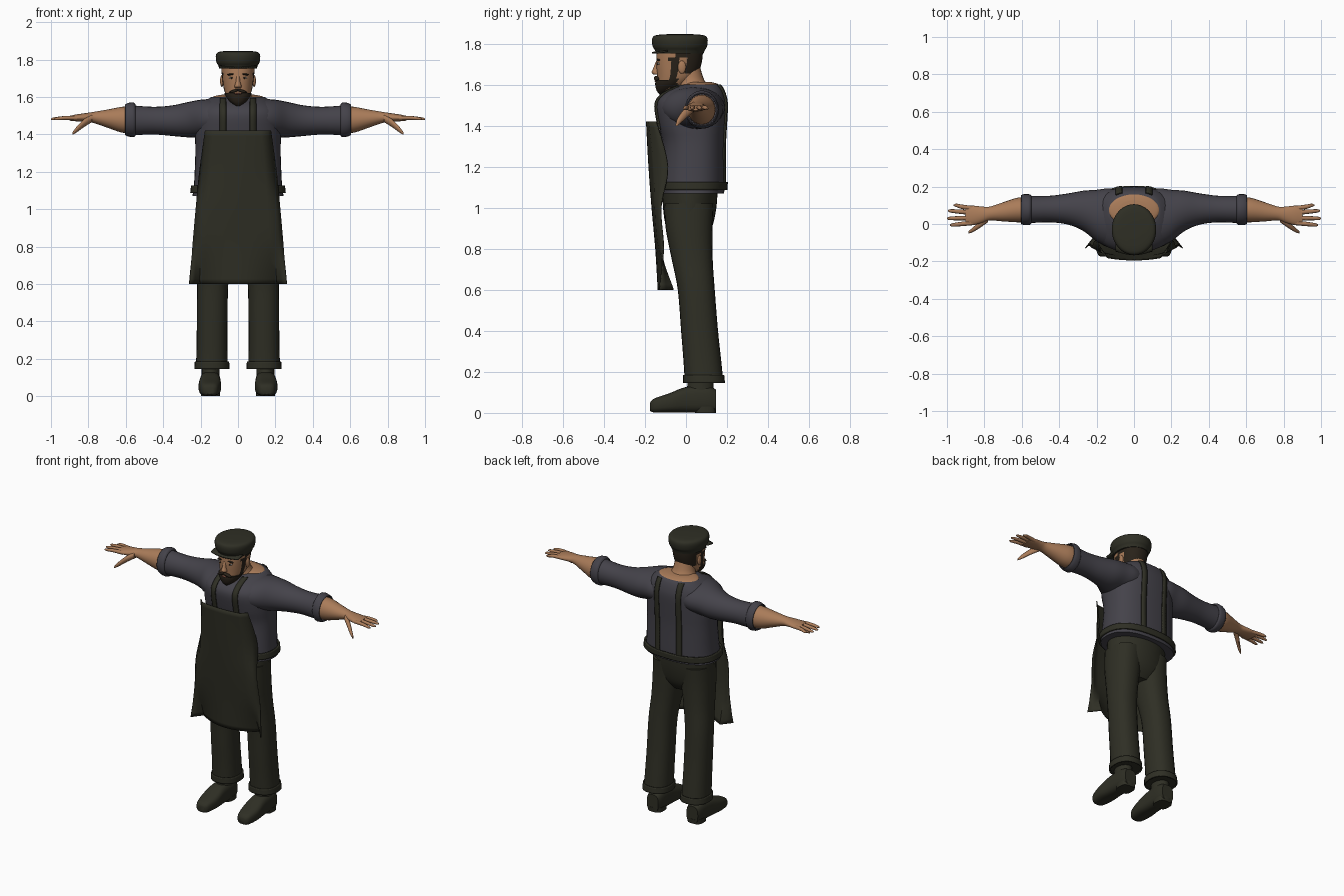
import bpy, bmesh, math
from mathutils import Vector

if "Cube" in bpy.data.objects:
    bpy.data.objects.remove(bpy.data.objects["Cube"])


def material(name, rgb):
    m = bpy.data.materials.new(name)
    m.use_nodes = True
    m.diffuse_color = (*rgb, 1)
    m.node_tree.nodes["Principled BSDF"].inputs["Base Color"].default_value = (*rgb, 1)
    return m


SKIN = material("skin", (0.40, 0.20, 0.10))
SHIRT = material("grey_shirt", (0.058, 0.055, 0.068))
OLIVE = material("dark_olive_cloth", (0.028, 0.028, 0.018))
HAIR = material("dark_brown_hair", (0.022, 0.016, 0.010))
WHITE = material("eye_white", (0.55, 0.52, 0.47))
LIP = material("lip", (0.25, 0.09, 0.06))


def finish(name, bm, mats, thickness=0, rule=None):
    bmesh.ops.recalc_face_normals(bm, faces=bm.faces)
    if rule:
        for f in bm.faces:
            f.material_index = rule(f.calc_center_median())
    me = bpy.data.meshes.new(name)
    bm.to_mesh(me)
    bm.free()
    for m in mats:
        me.materials.append(m)
    ob = bpy.data.objects.new(name, me)
    bpy.context.collection.objects.link(ob)
    bpy.ops.object.select_all(action="DESELECT")
    ob.select_set(True)
    bpy.context.view_layer.objects.active = ob
    bpy.ops.object.shade_smooth_by_angle(angle=math.radians(45))
    if thickness:
        mod = ob.modifiers.new("thickness", "SOLIDIFY")
        mod.thickness = thickness
        mod.offset = 0
    return ob


def smooth_rings(rings, steps=4):
    """Catmull-Rom interpolation through the key rings."""
    out = []
    for i in range(len(rings) - 1):
        p0, p1 = Vector(rings[max(i - 1, 0)]), Vector(rings[i])
        p2, p3 = Vector(rings[i + 1]), Vector(rings[min(i + 2, len(rings) - 1)])
        for k in range(steps):
            t = k / steps
            out.append(p1 + 0.5 * t * (p2 - p0 + t * (2 * p0 - 5 * p1 + 4 * p2 - p3
                       + t * (3 * (p1 - p2) + p3 - p0))))
    return out + [Vector(rings[-1])]


def loft(name, axis, rings, mat, p=2, n=24, side=1, caps=True, steps=4, thickness=0, rule=None):
    """Skin rings (position, centre a, centre b, radius a, radius b) along an axis."""
    bm = bmesh.new()
    loops = []
    for t, a, b, ra, rb in smooth_rings(rings, steps):
        loop = []
        for i in range(n):
            c, s = math.cos(math.tau * i / n), math.sin(math.tau * i / n)
            u = a + ra * math.copysign(abs(c) ** (2 / p), c)
            v = b + rb * math.copysign(abs(s) ** (2 / p), s)
            co = {"x": (t, u, v), "y": (u, t, v), "z": (u, v, t)}[axis]
            loop.append(bm.verts.new((co[0] * side, co[1], co[2])))
        loops.append(loop)
    for l0, l1 in zip(loops, loops[1:]):
        for i in range(n):
            j = (i + 1) % n
            bm.faces.new((l0[i], l0[j], l1[j], l1[i]))
    if caps:
        bm.faces.new(loops[0])
        bm.faces.new(loops[-1])
    return finish(name, bm, mat if isinstance(mat, list) else [mat], thickness, rule)


def sheet(name, rows, mat, thickness):
    """Grid surface from equal-length rows of points."""
    bm = bmesh.new()
    grid = [[bm.verts.new(p) for p in row] for row in rows]
    for r0, r1 in zip(grid, grid[1:]):
        for i in range(len(r0) - 1):
            bm.faces.new((r0[i], r0[i + 1], r1[i + 1], r1[i]))
    return finish(name, bm, [mat], thickness)


def ball(name, loc, size, mat, tilt=0):
    bm = bmesh.new()
    bmesh.ops.create_uvsphere(bm, u_segments=14, v_segments=8, radius=1)
    ob = finish(name, bm, [mat])
    ob.location, ob.scale, ob.rotation_euler = loc, size, (0, tilt, 0)


# Shirt body and the bare upper back inside the wide neckline
torso = [(1.07, 0, .03, .245, .155), (1.12, 0, .03, .236, .16), (1.3, 0, .038, .228, .152),
         (1.4, 0, .03, .23, .165), (1.5, 0, .025, .225, .175), (1.55, 0, .035, .205, .157),
         (1.585, 0, .058, .165, .12), (1.6, 0, .075, .14, .09)]
TP = 2.4
loft("shirt_body", "z", torso, SHIRT, p=TP, n=40)
loft("upper_back_skin", "z", [(1.59, 0, .075, .138, .088), (1.603, 0, .073, .13, .082),
                              (1.612, 0, .065, .085, .06)], SKIN, n=32)
loft("neck", "z", [(1.58, 0, .045, .1, .085), (1.62, 0, .022, .07, .068),
                   (1.7, 0, 0, .06, .065)], SKIN)

# Apron tie around the waist and straps lying on the shirt
loft("apron_tie", "z", [(1.087, 0, .03, .25, .166), (1.125, 0, .03, .245, .168)],
     OLIVE, p=TP, n=40, caps=False, thickness=.012)
fine = smooth_rings(torso, 10)


def on_shirt(x, z, sign):
    t, _, cy, rx, ry = min(fine, key=lambda r: abs(r[0] - z))
    return (x, cy + sign * (.004 + ry * max(0, 1 - abs(x / rx) ** TP) ** (1 / TP)), t)


for label, side in (("left", 1), ("right", -1)):
    for place, sign, low, high in (("front", -1, 1.38, 1.592), ("back", 1, 1.1, 1.598)):
        levels = [r[0] for r in fine if low <= r[0] <= high]
        sheet(f"{label}_{place}_strap",
              [[on_shirt(side * (.08 + d), z, sign) for d in (-.017, 0, .017)] for z in levels],
              OLIVE, .008)

# Apron: height, half width, then depth at middle, near the edge and at the edge
apron = smooth_rings([(1.42, .175, -.192, -.18, -.145), (1.2, .205, -.18, -.155, -.088),
                      (1.0, .225, -.165, -.15, -.122), (.8, .243, -.147, -.13, -.11),
                      (.6, .26, -.135, -.062, -.13)], 5)
rows = []
for z, w, mid, near, edge in apron:
    row = []
    for i in range(-10, 11):
        f = abs(i) / 10
        if f < .8:
            y = mid + (near - mid) * (f / .8) ** 2
        else:
            y = near + (edge - near) * (f - .8) / .2
        row.append((w * i / 10, y, z))
    rows.append(row)
sheet("apron", rows, OLIVE, .006)

# Trouser seat
loft("trouser_seat", "z", [(.84, 0, .015, .12, .07), (.9, 0, .015, .19, .11),
                           (1.0, 0, .018, .2, .13), (1.11, 0, .02, .2, .135)], OLIVE, n=32)

for label, side in (("left", 1), ("right", -1)):
    # Trouser legs with turned hems
    loft(f"{label}_trouser_leg", "z",
         [(.15, .14, .088, .085, .094), (.25, .139, .08, .083, .092), (.4, .138, .066, .082, .09),
          (.6, .135, .05, .083, .09), (.75, .12, .03, .088, .1), (.9, .105, .015, .098, .114),
          (1.02, .1, .015, .098, .12)], OLIVE, p=2.3, side=side)
    loft(f"{label}_trouser_hem", "z", [(.145, .14, .088, .09, .098), (.185, .139, .086, .088, .096)],
         OLIVE, p=2.3, side=side, caps=False, thickness=.008)
    # Boots
    loft(f"{label}_boot", "y",
         [(-.175, .152, .03, .025, .02), (-.155, .152, .036, .045, .034), (-.08, .151, .049, .06, .047),
          (0, .149, .064, .056, .062), (.1, .147, .067, .052, .065), (.145, .147, .06, .042, .055)],
         OLIVE, p=3, side=side)
    loft(f"{label}_boot_shaft", "z", [(.07, .147, .065, .05, .078), (.13, .146, .07, .048, .064),
                                      (.22, .145, .078, .05, .064)], OLIVE, side=side)
    loft(f"{label}_boot_heel", "z", [(0, .147, .095, .05, .05), (.03, .147, .095, .051, .052)],
         OLIVE, p=3, side=side)
    # Sleeves and rolled cuffs
    loft(f"{label}_sleeve", "x",
         [(.08, .03, 1.488, .15, .095), (.14, .035, 1.488, .155, .1), (.2, .045, 1.485, .138, .1),
          (.27, .07, 1.478, .108, .094), (.35, .08, 1.473, .084, .082), (.45, .08, 1.473, .071, .074),
          (.57, .077, 1.475, .073, .08)], SHIRT, side=side)
    loft(f"{label}_cuff", "x",
         [(.55, .077, 1.476, .072, .08), (.56, .077, 1.478, .079, .09), (.585, .077, 1.478, .08, .087),
          (.602, .077, 1.478, .075, .079)], SHIRT, side=side, thickness=.006, caps=False)
    # Forearm and hand
    loft(f"{label}_forearm_and_hand", "x",
         [(.55, .076, 1.478, .068, .074), (.62, .075, 1.478, .066, .069), (.7, .065, 1.484, .051, .048),
          (.77, .056, 1.49, .037, .03), (.81, .05, 1.49, .043, .024), (.86, .046, 1.488, .052, .019),
          (.9, .046, 1.486, .048, .013)], SKIN, side=side)
    fingers = (("index", .006, -.005, .985), ("middle", .033, .03, 1.0),
               ("ring", .06, .07, .995), ("little", .084, .1, .965))
    for finger, y0, y1, tip in fingers:
        loft(f"{label}_{finger}_finger", "x",
             [(.86, y0, 1.487, .012, .012), (.92, (y0 + y1) / 2, 1.488, .012, .011),
              (tip - .015, y1, 1.483, .009, .008), (tip, y1, 1.481, .003, .003)],
             SKIN, n=10, side=side)
    loft(f"{label}_thumb", "x",
         [(.78, .03, 1.485, .02, .02), (.82, .0, 1.462, .018, .021), (.86, -.03, 1.428, .013, .016),
          (.885, -.045, 1.404, .006, .007)], SKIN, n=12, side=side)
    # Ears, eyes and brows
    ball(f"{label}_ear", (side * .086, -.02, 1.685), (.01, .02, .032), SKIN)
    ball(f"{label}_eye", (side * .034, -.131, 1.702), (.015, .008, .006), WHITE)
    ball(f"{label}_iris", (side * .034, -.137, 1.702), (.006, .004, .006), HAIR)
    ball(f"{label}_brow", (side * .036, -.134, 1.721), (.024, .01, .005), HAIR, side * .12)
    ball(f"{label}_moustache", (side * .022, -.143, 1.631), (.03, .014, .008), HAIR, side * .3)


# Head, with hair at the back and sideburns
def hair_rule(c):
    back = c.y > 0 and c.z > 1.655
    temple = c.z > 1.73 and c.y > -.06
    sideburn = -.08 < c.y < -.042 and abs(c.x) > .05 and c.z < 1.73
    return int(back or temple or sideburn)


loft("head", "z", [(1.57, 0, -.085, .04, .045), (1.6, 0, -.068, .06, .07), (1.64, 0, -.045, .075, .095),
                   (1.7, 0, -.035, .084, .11), (1.76, 0, -.03, .09, .112), (1.8, 0, -.03, .085, .105)],
     [SKIN, HAIR], n=40, p=2.2, rule=hair_rule)
loft("beard", "z", [(1.552, 0, -.118, .01, .012), (1.572, 0, -.104, .04, .04), (1.6, 0, -.084, .064, .066),
                    (1.622, 0, -.075, .074, .073)], HAIR, n=32, p=2.2)
loft("nose", "z", [(1.648, 0, -.143, .016, .014), (1.659, 0, -.146, .019, .022),
                   (1.68, 0, -.144, .012, .016), (1.715, 0, -.135, .009, .011)], SKIN, n=14)
ball("lower_lip", (0, -.146, 1.617), (.018, .007, .005), LIP)

# Cap with a short peak
loft("cap", "z", [(1.752, 0, -.03, .1, .116), (1.768, 0, -.03, .106, .122), (1.785, 0, -.03, .115, .132),
                  (1.815, 0, -.03, .119, .136), (1.835, 0, -.03, .112, .128), (1.843, 0, -.03, .09, .1),
                  (1.846, 0, -.03, .04, .045)], OLIVE, n=40)
peak = []
for k in range(4):
    peak.append([(.1 * i / 8, -.09 - .076 * k / 3 * (1 - .3 * (i / 8) ** 2), 1.764 - .003 * k)
                 for i in range(-8, 9)])
sheet("cap_peak", peak, OLIVE, .008)
